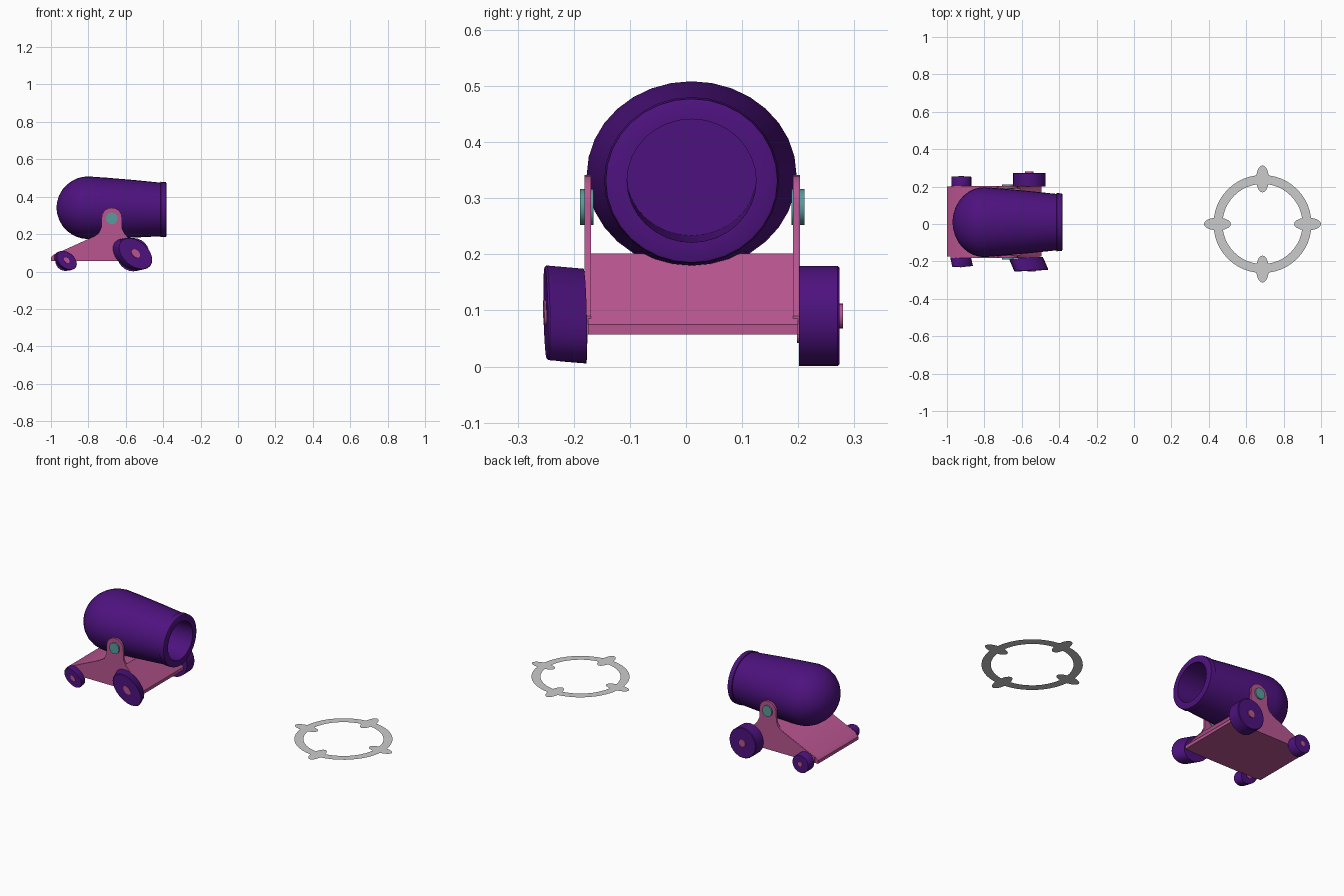
import bpy, bmesh, math
from mathutils import Vector

if "Cube" in bpy.data.objects:
    bpy.data.objects.remove(bpy.data.objects["Cube"])


def mat(name, col):
    m = bpy.data.materials.new(name)
    m.diffuse_color = (*col, 1)
    m.use_nodes = True
    m.node_tree.nodes["Principled BSDF"].inputs["Base Color"].default_value = m.diffuse_color
    return m


PURPLE = mat("purple", (0.075, 0.006, 0.21))
PINK = mat("pink", (0.48, 0.09, 0.28))
TEAL = mat("teal", (0.10, 0.33, 0.33))


def finish(bm, name, material=None, smooth=True):
    bmesh.ops.remove_doubles(bm, verts=bm.verts, dist=1e-5)
    bmesh.ops.recalc_face_normals(bm, faces=bm.faces)
    me = bpy.data.meshes.new(name)
    bm.to_mesh(me)
    bm.free()
    ob = bpy.data.objects.new(name, me)
    bpy.context.collection.objects.link(ob)
    if material:
        me.materials.append(material)
    if smooth:
        bpy.ops.object.select_all(action='DESELECT')
        ob.select_set(True)
        bpy.context.view_layer.objects.active = ob
        bpy.ops.object.shade_smooth_by_angle(angle=math.radians(35))
    return ob


def loft(name, rings, material):
    """Skin closed rings of points and cap both ends."""
    bm = bmesh.new()
    vs = [[bm.verts.new(p) for p in r] for r in rings]
    n = len(vs[0])
    for a, b in zip(vs, vs[1:]):
        for i in range(n):
            j = (i + 1) % n
            bm.faces.new((a[i], a[j], b[j], b[i]))
    bm.faces.new(vs[0])
    bm.faces.new(vs[-1])
    return finish(bm, name, material)


def prism(name, profile, y0, y1, material):
    return loft(name, [[(x, y, z) for x, z in profile] for y in (y0, y1)], material)


def disc(cx, cy, cz, rx, rz, lean=0.0, yaw=0.0, n=24):
    """Ring of points facing y; lean skews it, yaw tips it in plan."""
    pts = []
    for i in range(n):
        t = 2 * math.pi * i / n
        dx = rx * math.cos(t)
        pts.append((cx + dx, cy + yaw * dx, cz + rz * math.sin(t - lean)))
    return pts


# Barrel: rounded breech, tapering tube, muzzle lip and hollow bore
profile = [(-0.97 + 0.17 * (1 - math.cos(a)), 0.187 * math.sin(a))
           for a in [math.radians(d) for d in (3, 12, 24, 36, 48, 60, 70, 80, 90)]]
profile += [(-0.70, 0.179), (-0.56, 0.166), (-0.415, 0.151), (-0.413, 0.156),
            (-0.385, 0.153), (-0.383, 0.149), (-0.383, 0.115), (-0.68, 0.115)]


def barrel_ring(x, r, n=32):
    cz = 0.341 - 0.010 * max(0, (x + 0.8) / 0.42)
    ring = []
    for i in range(n):
        t = 2 * math.pi * i / n
        zs = 0.895 + 0.06 * max(0, (x + 0.8) / 0.42)
        ring.append((x, 0.01 + r * math.cos(t), cz + r * zs * math.sin(t)))
    return ring


loft("barrel", [barrel_ring(x, r) for x, r in profile], PURPLE)

# Carriage: wedge-shaped bed
bed = [(-1.0, 0.057), (-1.0, 0.075), (-0.985, 0.09), (-0.74, 0.201),
       (-0.61, 0.201), (-0.495, 0.075), (-0.495, 0.057)]
prism("carriage_bed", bed, -0.175, 0.200, PINK)

# Upright cheeks with rounded tops, flaring into the bed
cheek = [(-0.98, 0.092), (-0.775, 0.184), (-0.745, 0.204), (-0.731, 0.235)]
cheek += [(-0.675 + 0.054 * math.cos(a), 0.289 + 0.052 * math.sin(a))
          for a in [math.pi * (1 - k / 10) for k in range(11)]]
cheek += [(-0.620, 0.230), (-0.606, 0.201), (-0.505, 0.090), (-0.505, 0.057), (-0.98, 0.057)]
for side, y0, y1 in (("right", -0.181, -0.169), ("left", 0.191, 0.203)):
    prism("cheek_" + side, cheek, y0, y1, PINK)

# Pivot bolts through the cheeks
for side, y0, y1 in (("right", -0.189, -0.165), ("left", 0.188, 0.211)):
    loft("pivot_bolt_" + side,
         [disc(-0.675, y, 0.284, 0.031, 0.032) for y in (y0, y1)], TEAL)


# Wheels with hub caps; the right-hand pair is skewed and splayed
def wheel(name, inner, outer, rx, rz, hub, hub_out, lean=0.0, yaw=0.0):
    a, b = Vector(inner), Vector(outer)
    loft(name, [disc(*p, rx * k, rz * k, lean, yaw)
                for p, k in ((a, 1), (a.lerp(b, 0.95), 1), (b, 0.965))], PURPLE)
    d = (b - a).normalized() * hub_out
    loft(name + "_hub", [disc(*p, hub, hub, lean, yaw) for p in (a - d, b + d)], PINK)


wheel("front_wheel_left", (-0.56, 0.201, 0.090), (-0.56, 0.274, 0.090),
      0.087, 0.089, 0.022, 0.006)
wheel("rear_wheel_left", (-0.923, 0.201, 0.056), (-0.923, 0.254, 0.056),
      0.053, 0.053, 0.014, 0.003)
wheel("front_wheel_right", (-0.578, -0.181, 0.090), (-0.548, -0.250, 0.096),
      0.091, 0.085, 0.023, 0.004, 0.40, 0.05)
wheel("rear_wheel_right", (-0.927, -0.179, 0.056), (-0.916, -0.228, 0.060),
      0.055, 0.051, 0.015, 0.003, 0.40, 0.05)

# Flat aiming ring with four leaf-shaped markers
CX, CZ = 0.687, 0.043
bm = bmesh.new()
N = 48
rims = [[bm.verts.new((CX + r * math.cos(2 * math.pi * i / N),
                       r * math.sin(2 * math.pi * i / N), CZ)) for i in range(N)]
        for r in (0.214, 0.262)]
for i in range(N):
    j = (i + 1) % N
    bm.faces.new((rims[0][i], rims[1][i], rims[1][j], rims[0][j]))
finish(bm, "target_ring", smooth=False)

bm = bmesh.new()
for q in range(4):
    c, s = math.cos(q * math.pi / 2), math.sin(q * math.pi / 2)
    leaf = []
    for i in range(20):
        t = 2 * math.pi * i / 20
        u, v = 0.241 + 0.072 * math.cos(t), 0.034 * math.sin(t)
        leaf.append(bm.verts.new((CX + u * c - v * s, u * s + v * c, CZ + 0.0005)))
    bm.faces.new(leaf)
finish(bm, "target_markers", smooth=False)
